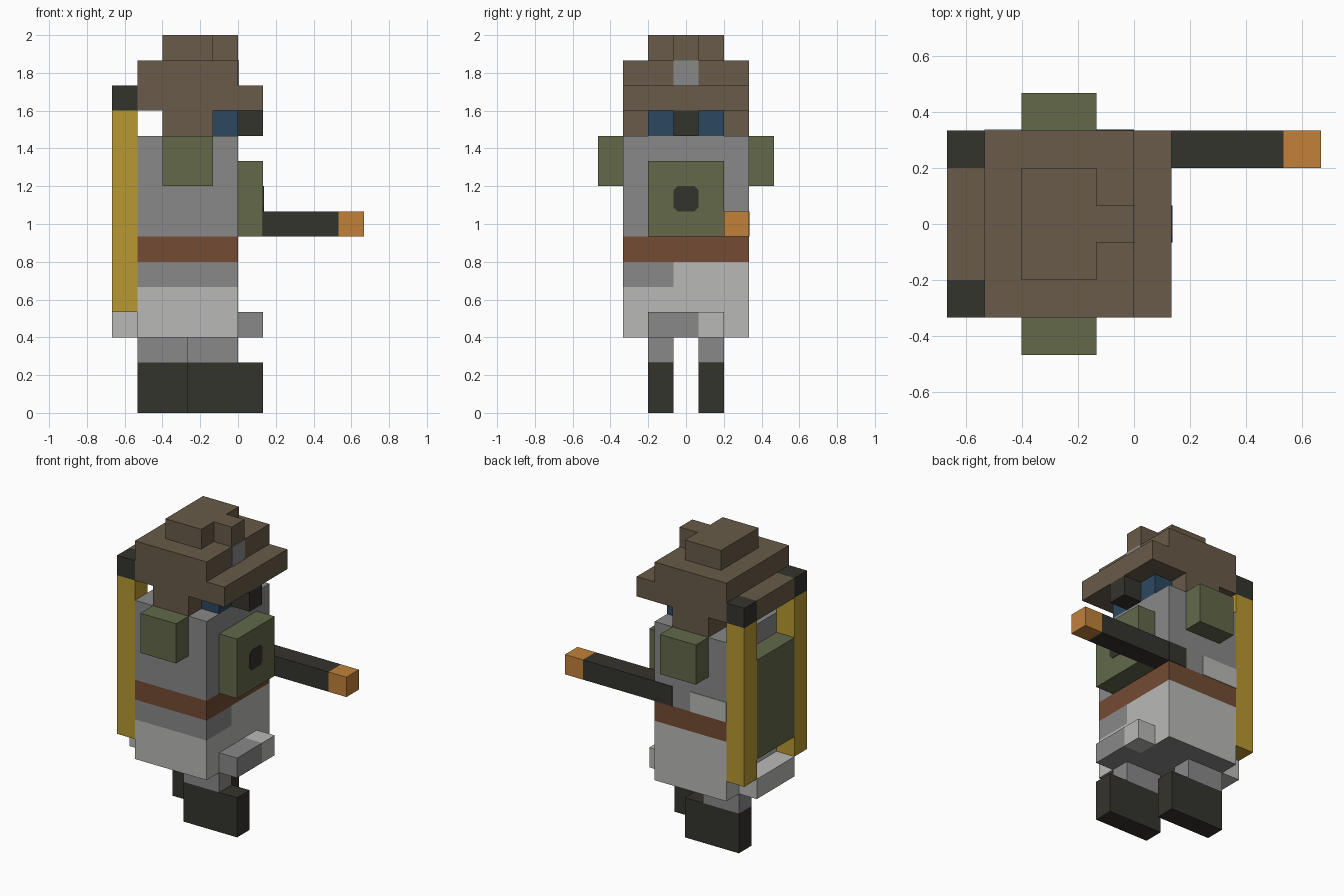
import bpy, bmesh
from mathutils import Vector

cube = bpy.data.objects.get("Cube")
if cube:
    bpy.data.objects.remove(cube, do_unlink=True)

U = 2 / 15          # one block of the grid
T = 0.03            # thickness of painted plates, in blocks


def linear(c):
    c /= 255
    return c / 12.92 if c <= 0.04045 else ((c + 0.055) / 1.055) ** 2.4


def material(name, rgb):
    m = bpy.data.materials.new(name)
    col = [linear(c) for c in rgb] + [1]
    m.diffuse_color = col
    m.use_nodes = True
    bsdf = next(n for n in m.node_tree.nodes if n.type == 'BSDF_PRINCIPLED')
    bsdf.inputs["Base Color"].default_value = col
    return m


BROWN = material("hat brown", (104, 91, 72))
DARK = material("charcoal", (52, 51, 45))
YELLOW = material("ochre yellow", (185, 153, 49))
GREY = material("mid grey", (137, 137, 137))
LIGHT = material("light grey", (185, 185, 183))
GREEN = material("olive green", (98, 104, 74))
BELT = material("leather brown", (115, 76, 51))
BLUE = material("deep blue", (44, 72, 96))
ORANGE = material("orange", (193, 129, 58))


def finish(name, bm, mats):
    bmesh.ops.recalc_face_normals(bm, faces=bm.faces)
    me = bpy.data.meshes.new(name)
    bm.to_mesh(me)
    bm.free()
    for m in mats:
        me.materials.append(m)
    ob = bpy.data.objects.new(name, me)
    bpy.context.collection.objects.link(ob)
    return ob


def box(name, mat, x, y, z, under=None):
    """Box from (min, max) block ranges; 'under' recolours the bottom face."""
    bm = bmesh.new()
    bmesh.ops.create_cube(bm, size=1)
    for v in bm.verts:
        v.co = Vector([(r[0] if c < 0 else r[1]) * U for c, r in zip(v.co, (x, y, z))])
    if under:
        bm.normal_update()
        for f in bm.faces:
            if f.normal.z < -0.5:
                f.material_index = 1
    return finish(name, bm, [mat, under] if under else [mat])


# Legs and boots, one stride apart
for side, x, y in (("right", -2, (-1.5, -0.5)), ("left", -4, (0.5, 1.5))):
    box(side + "_boot", DARK, (x, x + 3), y, (0, 2))
    box(side + "_leg", GREY, (x, x + 2), y, (2, 3))

# Skirt of the coat
box("skirt", LIGHT, (-4, 0), (-2.5, 2.5), (3, 5), GREY)
box("skirt_top_left", LIGHT, (-4, 0), (-0.5, 2.5), (5, 6))
box("skirt_top_right", GREY, (-4, 0), (-2.5, -0.5), (5, 6))
box("skirt_front_flap", GREY, (0, 1), (-1.5, 0.5), (3, 4))
box("skirt_front_flap_end", LIGHT, (0, 1), (0.5, 1.5), (3, 4))
box("skirt_back_flap", LIGHT, (-5, -4), (-1.5, 1.5), (3, 4))

# Belt and torso
box("belt", BELT, (-4, 0), (-2.5, 2.5), (6, 7))
box("torso", GREY, (-4, 0), (-2.5, 2.5), (7, 11))
box("torso_light_patch", LIGHT, (-4, -2), (2.5, 2.5 + T), (7, 8))

# Chest plate with a dark chamfered badge
box("chest_plate", GREEN, (0, 1), (-1.5, 1.5), (7, 10))
bm = bmesh.new()
a, b = 0.5, 0.34
ring = [(-b, -a), (b, -a), (a, -b), (a, b), (b, a), (-b, a), (-a, b), (-a, -b)]
face = bm.faces.new([bm.verts.new((U, y * U, (8.5 + z) * U)) for y, z in ring])
out = bmesh.ops.extrude_face_region(bm, geom=[face])
bmesh.ops.translate(bm, vec=(T * U, 0, 0),
                    verts=[g for g in out["geom"] if isinstance(g, bmesh.types.BMVert)])
finish("chest_badge", bm, [DARK])

# Shoulder pads
for side, s in (("right", -1), ("left", 1)):
    box(side + "_shoulder_pad", GREEN, (-3, -1), sorted((s * 2.5, s * 3.5)), (9, 11))

# Rod held on the left side
box("rod", DARK, (0, 4), (1.5, 2.5), (7, 8))
box("rod_grip", DARK, (-1, 0), (2.5, 2.5 + T), (7, 8))
box("rod_tip", ORANGE, (4, 5), (1.5, 2.5), (7, 8))

# Back pack between two capped poles
box("back_pack", GREEN, (-5, -4), (-1.5, 1.5), (5, 10))
for side, y in (("right", (-2.5, -1.5)), ("left", (1.5, 2.5))):
    box(side + "_pole", YELLOW, (-5, -4), y, (4, 12))
    box(side + "_pole_cap", DARK, (-5, -4), y, (12, 13))

# Head
box("head", BROWN, (-3, -1), (-2.5, 2.5), (11, 12))
box("eye_band", BLUE, (-1, 0), (-1.5, 1.5), (11, 12))
box("nose", DARK, (0, 1), (-0.5, 0.5), (11, 12))

# Hat
box("hat_brim", BROWN, (-4, 1), (-2.5, 2.5), (12, 13))
box("hat_brim_back", BROWN, (-5, -4), (-1.5, 1.5), (12, 13))
box("hat_crown", BROWN, (-4, 0), (-2.5, 2.5), (13, 14))
box("hat_top", BROWN, (-3, -1), (-1.5, 1.5), (14, 15))
box("hat_ridge", BROWN, (-1, 0), (-0.5, 0.5), (14, 15))
box("hat_badge", GREY, (0, T), (-0.5, 0.5), (13, 14))
